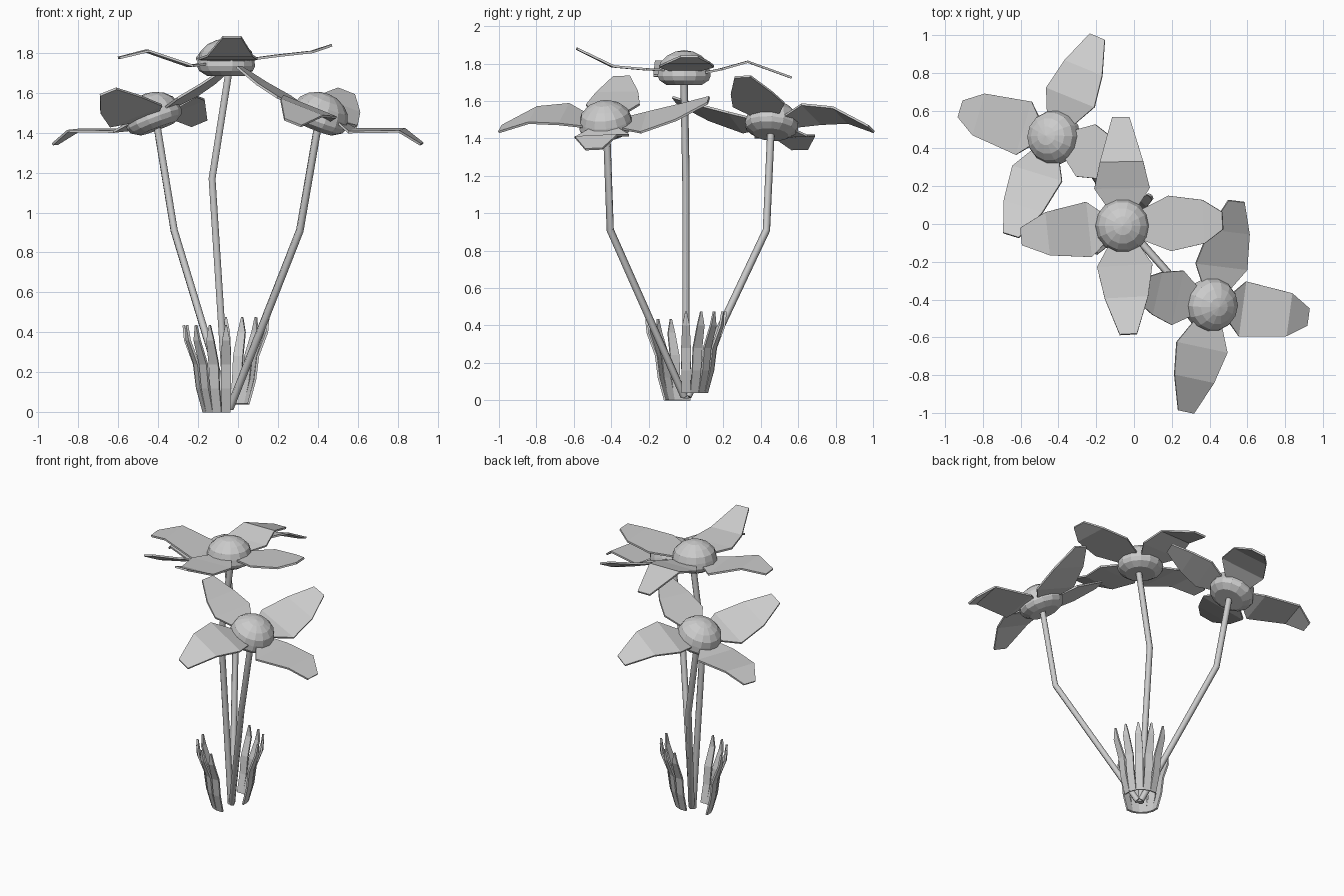
import bpy, bmesh
from math import sin, cos, pi, radians
from mathutils import Vector

if "Cube" in bpy.data.objects:
    bpy.data.objects.remove(bpy.data.objects["Cube"])


def add_object(name, bm):
    bmesh.ops.recalc_face_normals(bm, faces=bm.faces[:])
    mesh = bpy.data.meshes.new(name)
    bm.to_mesh(mesh)
    bm.free()
    obj = bpy.data.objects.new(name, mesh)
    bpy.context.collection.objects.link(obj)
    return obj


def ribbon(name, path, side, half_widths, thickness):
    """Flat strip along a path, given a little thickness."""
    bm = bmesh.new()
    rows = [(bm.verts.new(p - side * w), bm.verts.new(p + side * w))
            for p, w in zip(path, half_widths)]
    for a, b in zip(rows, rows[1:]):
        bm.faces.new((a[0], a[1], b[1], b[0]))
    obj = add_object(name, bm)
    mod = obj.modifiers.new("thickness", 'SOLIDIFY')
    mod.thickness = thickness
    mod.offset = 0


def stem(name, points):
    curve = bpy.data.curves.new(name, 'CURVE')
    curve.dimensions = '3D'
    curve.bevel_depth = 0.02
    curve.bevel_resolution = 1
    curve.use_fill_caps = True
    spline = curve.splines.new('POLY')
    spline.points.add(len(points) - 1)
    for sp, p in zip(spline.points, points):
        sp.co = (*p, 1)
    obj = bpy.data.objects.new(name, curve)
    bpy.context.collection.objects.link(obj)
    bpy.ops.object.select_all(action='DESELECT')
    obj.select_set(True)
    bpy.context.view_layer.objects.active = obj
    bpy.ops.object.convert(target='MESH')


HEAD = [(0.05, 0.099), (0.095, 0.077), (0.128, 0.044), (0.14, 0.005),
        (0.146, -0.03), (0.135, -0.055), (0.095, -0.08)]


def head(name, center, normal, sides=14):
    """Domed flower centre, a lathed profile turned to the flower's tilt."""
    bm = bmesh.new()
    rot = Vector((0, 0, 1)).rotation_difference(normal)
    place = lambda v: bm.verts.new(center + rot @ Vector(v))
    rings = [[place((r * cos(2 * pi * i / sides), r * sin(2 * pi * i / sides), z))
              for i in range(sides)] for r, z in HEAD]
    top = place((0, 0, 0.107))
    for i in range(sides):
        j = (i + 1) % sides
        bm.faces.new((top, rings[0][i], rings[0][j]))
        for a, b in zip(rings, rings[1:]):
            bm.faces.new((a[i], b[i], b[j], a[j]))
    bm.faces.new(rings[-1])
    add_object(name, bm)


def flower(name, center, tilt, petals, turn=0):
    center = Vector(center)
    normal = Vector((*tilt, 1)).normalized()
    head(name + "_flower_head", center, normal)
    for n, (angle, profile) in enumerate(petals):
        a = radians(angle + turn)
        out = Vector((cos(a), sin(a), 0))
        path = [Vector((center.x, center.y, 0)) + out * r + Vector((0, 0, z))
                for r, z in profile]
        side = normal.cross(path[-1] - path[0]).normalized()
        ribbon(f"{name}_petal_{n + 1}", path, side, (0.08, 0.147, 0.115, 0.046), 0.012)


# Upright middle flower: petal heading and (radius, height) profile
middle = [
    (-87, [(0.1, 1.765), (0.21, 1.77), (0.38, 1.785), (0.575, 1.88)]),
    (91, [(0.1, 1.75), (0.2, 1.77), (0.34, 1.81), (0.575, 1.725)]),
    (186, [(0.1, 1.745), (0.18, 1.735), (0.4, 1.81), (0.54, 1.775)]),
    (3, [(0.1, 1.765), (0.25, 1.785), (0.43, 1.805), (0.53, 1.838)]),
]
flower("middle", (-0.06, -0.01, 1.765), (0, 0), middle)

# Two side flowers leaning outward, sharing the same petals
leaning = [
    (-104, [(0.1, 1.49), (0.23, 1.53), (0.4, 1.525), (0.58, 1.45)]),
    (-7, [(0.1, 1.45), (0.16, 1.41), (0.41, 1.412), (0.51, 1.343)]),
    (77, [(0.1, 1.48), (0.21, 1.485), (0.4, 1.54), (0.565, 1.605)]),
    (168, [(0.1, 1.53), (0.19, 1.58), (0.3, 1.645), (0.42, 1.73)]),
]
flower("right", (0.415, -0.43, 1.495), (0.38, -0.1), leaning)
flower("left", (-0.43, 0.46, 1.495), (-0.38, 0.08), leaning, 170)

# Stems
stem("middle_stem", [(-0.055, 0, 0.01), (-0.13, 0, 1.17), (-0.045, -0.01, 1.71)])
stem("right_stem", [(-0.04, -0.01, 0.02), (0.31, -0.405, 0.91), (0.405, -0.425, 1.46)])
stem("left_stem", [(-0.05, 0.01, 0.02), (-0.32, 0.43, 0.91), (-0.41, 0.455, 1.46)])

# Two clumps of grass blades curving outward
for clump, start, base in (("front", 180, 0.0), ("back", 0, 0.04)):
    for i in range(5):
        a = radians(start + i * 22.5)
        out, side = Vector((cos(a), sin(a), 0)), Vector((-sin(a), cos(a), 0))
        path = [Vector((-0.06, 0, base)) + out * r + Vector((0, 0, z))
                for r, z in ((0.112, 0), (0.145, 0.12), (0.16, 0.24),
                             (0.205, 0.36), (0.212, 0.435))]
        ribbon(f"{clump}_grass_blade_{i + 1}", path, side,
               (0.023, 0.025, 0.026, 0.02, 0.004), 0.012)
